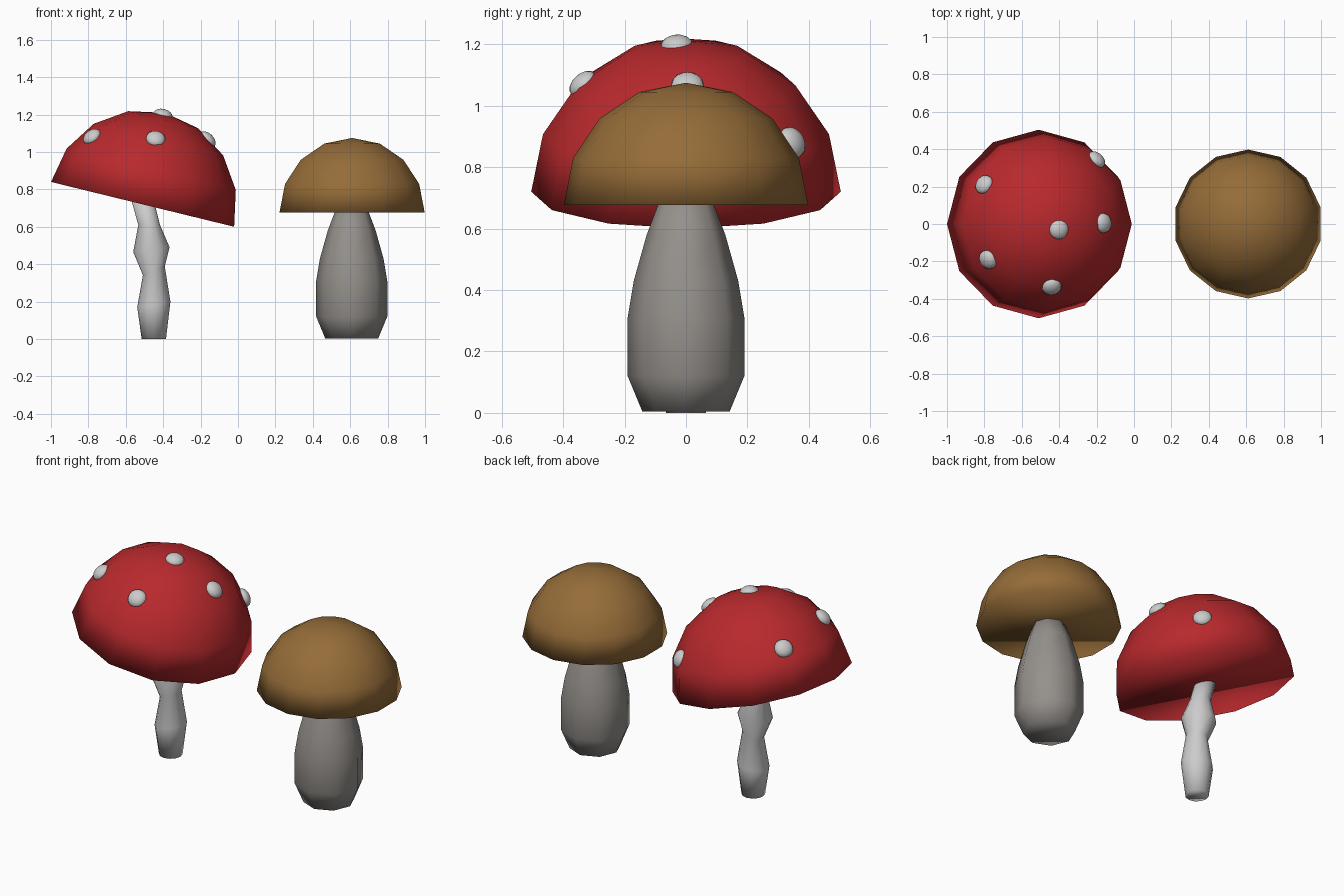
import bpy, bmesh
from math import sin, cos, pi
from mathutils import Vector, Matrix

if "Cube" in bpy.data.objects:
    bpy.data.objects.remove(bpy.data.objects["Cube"])


def material(name, rgb):
    m = bpy.data.materials.new(name)
    m.diffuse_color = (*rgb, 1)
    m.use_nodes = True
    m.node_tree.nodes["Principled BSDF"].inputs["Base Color"].default_value = m.diffuse_color
    return m


def loft(name, rings, sides, mat=None, loc=(0, 0, 0), tilt=0):
    """Closed tube through rings given as (centre x, z, radius, ring tilt)."""
    bm = bmesh.new()
    loops = []
    for cx, z, r, t in rings:
        rot = Matrix.Rotation(t, 3, 'Y')
        loop = []
        for i in range(sides if r > 0 else 1):
            a = pi / 2 + 2 * pi * i / sides
            p = rot @ Vector((r * cos(a), r * sin(a), 0))
            loop.append(bm.verts.new(p + Vector((cx, 0, z))))
        loops.append(loop)
    for a, b in zip(loops, loops[1:]):
        for i in range(sides):
            j = (i + 1) % sides
            if len(b) == 1:
                bm.faces.new((a[i], a[j], b[0]))
            else:
                bm.faces.new((a[i], a[j], b[j], b[i]))
    for loop in (loops[0], loops[-1]):
        if len(loop) > 1:
            bm.faces.new(loop)
    bmesh.ops.recalc_face_normals(bm, faces=bm.faces)
    for f in bm.faces:
        f.smooth = True
    me = bpy.data.meshes.new(name)
    bm.to_mesh(me)
    bm.free()
    ob = bpy.data.objects.new(name, me)
    bpy.context.collection.objects.link(ob)
    ob.location = loc
    ob.rotation_euler = (0, tilt, 0)
    if mat:
        me.materials.append(mat)
    return ob


def dome(r):
    return [(0, r * sin(k * pi / 8), r * cos(k * pi / 8) if k < 4 else 0, 0)
            for k in range(5)]


red = material("red", (0.48, 0.022, 0.026))
brown = material("brown", (0.30, 0.15, 0.04))
grey = material("warm_grey", (0.30, 0.28, 0.26))

# Tilted red mushroom: cap and knobbly stem
cap_centre = Vector((-0.51, 0, 0.72))
loft("red_cap", dome(0.504), 12, red, cap_centre, 0.24)
loft("thin_stem", [(-0.45, 0, 0.065, 0), (-0.45, 0.185, 0.09, -0.17),
                   (-0.45, 0.365, 0.063, -0.38), (-0.463, 0.478, 0.098, -0.13),
                   (-0.475, 0.61, 0.058, 0), (-0.515, 0.76, 0.058, -0.2)], 12)

# Pale flattened spots lying on the red cap
spots = [(-0.80, 0.21, 1.05), (-0.78, -0.19, 1.08), (-0.44, -0.335, 1.07),
         (-0.40, -0.03, 1.205), (-0.16, 0.005, 1.07), (-0.20, 0.345, 0.88)]
for n, pos in enumerate(spots, 1):
    normal = (Vector(pos) - cap_centre).normalized()
    bpy.ops.mesh.primitive_uv_sphere_add(segments=16, ring_count=8, radius=0.053)
    ob = bpy.context.object
    ob.name = f"cap_spot_{n}"
    ob.scale = (1, 1, 0.65)
    ob.location = cap_centre + normal * 0.489
    ob.rotation_euler = normal.to_track_quat('Z', 'Y').to_euler()
    bpy.ops.object.shade_smooth()

# Upright brown mushroom: cap and thick stem
loft("brown_cap", dome(0.398), 14, brown, (0.61, 0, 0.677))
loft("thick_stem", [(0.608, 0.004, 0.142, 0), (0.608, 0.12, 0.19, 0),
                    (0.608, 0.31, 0.19, 0), (0.608, 0.43, 0.17, 0),
                    (0.608, 0.58, 0.128, 0), (0.608, 0.72, 0.075, 0)], 8, grey)
